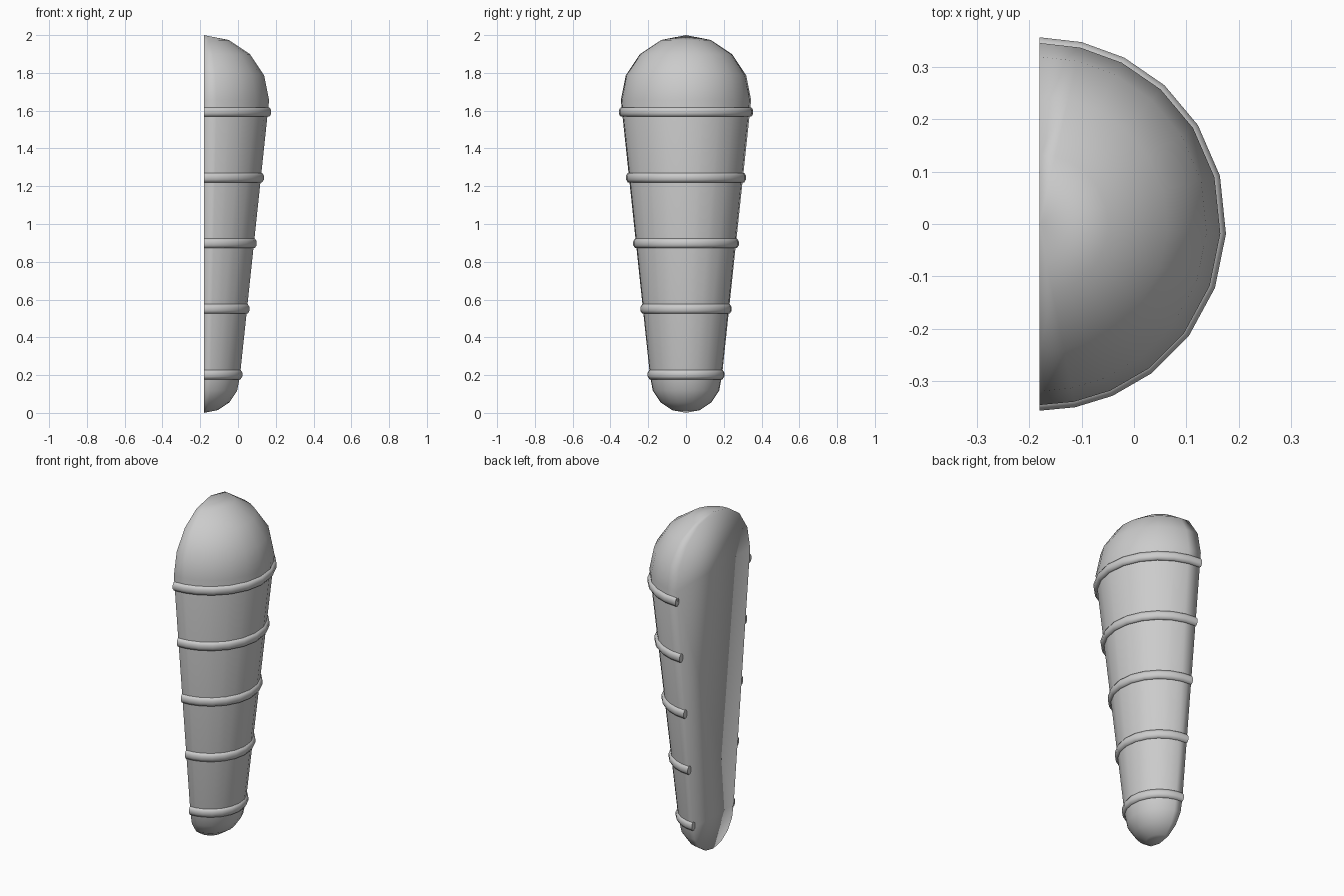
import bpy, bmesh
from math import sin, cos, radians, pi

cube = bpy.data.objects.get("Cube")
if cube:
    bpy.data.objects.remove(cube)

grey = bpy.data.materials.new("plain_grey")
grey.use_nodes = True
grey.diffuse_color = (0.6, 0.6, 0.6, 1)
grey.node_tree.nodes["Principled BSDF"].inputs["Base Color"].default_value = (0.6, 0.6, 0.6, 1)

BACK = -0.18  # plane of the flat side
ANGLES = [-90, -79, -67, -53, -37, -20, -3, 15, 32, 48, 63, 77, 90]


def around(r, z, angle):
    a = radians(angle)
    return (BACK + r * cos(a), r * sin(a), z)


def finish(bm, name):
    bmesh.ops.remove_doubles(bm, verts=bm.verts, dist=1e-5)
    bmesh.ops.recalc_face_normals(bm, faces=bm.faces)
    for f in bm.faces:
        f.smooth = True
    mesh = bpy.data.meshes.new(name)
    bm.to_mesh(mesh)
    bm.free()
    mesh.materials.append(grey)
    obj = bpy.data.objects.new(name, mesh)
    bpy.context.collection.objects.link(obj)
    return obj


def half_lathe(name, profile, closed):
    """Sweep a profile through half a turn; a closed profile gets end caps."""
    bm = bmesh.new()
    rows = [[bm.verts.new(around(r, z, a)) for r, z in profile] for a in ANGLES]
    n = len(profile)
    for p, q in zip(rows, rows[1:]):
        for i in range(n if closed else n - 1):
            j = (i + 1) % n
            bm.faces.new((p[i], p[j], q[j], q[i]))
    if closed:
        bm.faces.new(rows[0])
        bm.faces.new(rows[-1])
    else:  # flat side, in strips between the two rims
        for i in range(n - 1):
            bm.faces.new((rows[0][i], rows[0][i + 1], rows[-1][i + 1], rows[-1][i]))
    bmesh.ops.dissolve_degenerate(bm, dist=1e-6, edges=bm.edges)
    return finish(bm, name)


# Tapered body with a round bottom and dome
bottom = [(0.19 * sin(t * pi / 8), 0.19 - 0.19 * cos(t * pi / 8)) for t in range(5)]
dome = [(0.345 * cos(t * pi / 8), 1.655 + 0.345 * sin(t * pi / 8)) for t in range(5)]
half_lathe("body", bottom + dome, closed=False)


# Raised bands
for k in range(5):
    z = 0.203 + 0.3475 * k
    r = 0.187 + 0.0382 * k
    section = [(r + 0.016 * cos(t) / cos(pi / 8), z + 0.025 * sin(t) / cos(pi / 8))
               for t in [(i + 0.5) * pi / 4 for i in range(8)]]
    band = half_lathe(f"band_{k + 1}", section, closed=True)
    bpy.ops.object.select_all(action='DESELECT')
    band.select_set(True)
    bpy.context.view_layer.objects.active = band
    bpy.ops.object.shade_smooth_by_angle(angle=radians(60))
